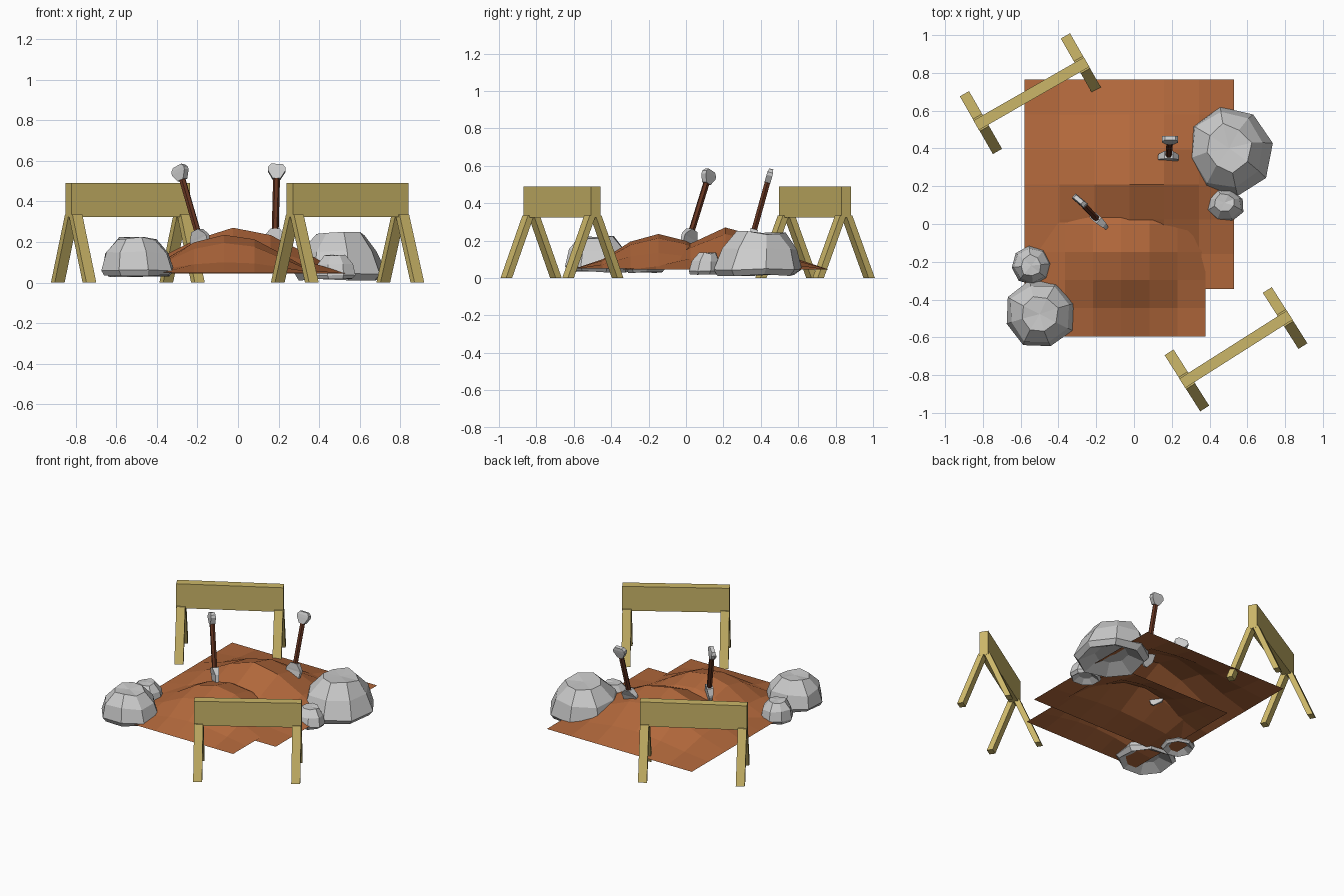
import bpy, bmesh, math, random
from mathutils import Vector, Matrix

if "Cube" in bpy.data.objects:
    bpy.data.objects.remove(bpy.data.objects["Cube"])

random.seed(4)


def material(name, rgb):
    m = bpy.data.materials.new(name)
    m.diffuse_color = (*rgb, 1)
    m.use_nodes = True
    m.node_tree.nodes["Principled BSDF"].inputs["Base Color"].default_value = m.diffuse_color
    return m


WOOD = material("pale_wood", (0.60, 0.47, 0.14))
DIRT = material("red_dirt", (0.45, 0.14, 0.045))
HANDLE = material("dark_wood", (0.13, 0.035, 0.015))


def finish(name, bm, mat=None, solid=True):
    if solid:
        bmesh.ops.recalc_face_normals(bm, faces=bm.faces)
    me = bpy.data.meshes.new(name)
    bm.to_mesh(me)
    bm.free()
    if mat:
        me.materials.append(mat)
    ob = bpy.data.objects.new(name, me)
    bpy.context.collection.objects.link(ob)
    return ob


def loft(bm, rings):
    """Join equal-length point rings with quads and cap both ends."""
    vs = [[bm.verts.new(p) for p in r] for r in rings]
    n = len(vs[0])
    for a, b in zip(vs, vs[1:]):
        for i in range(n):
            bm.faces.new((a[i], a[(i + 1) % n], b[(i + 1) % n], b[i]))
    bm.faces.new(vs[0][::-1])
    bm.faces.new(vs[-1])
    return vs


def rect(cx, cy, hx, hy, z):
    return [(cx + a * hx, cy + b * hy, z) for a, b in ((-1, -1), (1, -1), (1, 1), (-1, 1))]


# Sawhorse barriers: beam on two pairs of splayed legs
def barrier(name, x, y, angle):
    bm = bmesh.new()
    loft(bm, [rect(0, 0, 0.337, 0.029, 0.322), rect(0, 0, 0.337, 0.029, 0.49)])
    for sx in (-1, 1):
        for sy in (-1, 1):
            loft(bm, [rect(sx * 0.308, sy * 0.157, 0.028, 0.019, 0),
                      rect(sx * 0.308, sy * 0.018, 0.028, 0.019, 0.335)])
    bm.transform(Matrix.Translation((x, y, 0)) @ Matrix.Rotation(math.radians(angle), 4, 'Z'))
    finish(name, bm, WOOD)


barrier("back_barrier", -0.543, 0.69, 29.8)
barrier("front_barrier", 0.54, -0.663, 32.4)


# Dirt mounds: open square sheets raised by a profile in each direction
def mound(name, x0, y0, cell, base, height, px, py):
    bm = bmesh.new()
    g = [[bm.verts.new((x0 + i * cell, y0 + j * cell, base + height * a * b))
          for i, a in enumerate(px)] for j, b in enumerate(py)]
    for j in range(6):
        for i in range(6):
            bm.faces.new((g[j][i], g[j][i + 1], g[j + 1][i + 1], g[j + 1][i]))
    finish(name, bm, DIRT, solid=False)


mound("back_mound", -0.58, -0.345, 0.185, 0.045, 0.225,
      (0, 0.32, 0.74, 1, 0.84, 0.42, 0), (0, 0.18, 0.62, 1, 0.78, 0.27, 0))
mound("front_mound", -0.515, -0.595, 0.149, 0.05, 0.185,
      (0, 0.32, 0.8, 1, 0.88, 0.45, 0), (0, 0.27, 0.78, 1, 0.8, 0.35, 0))


# Boulders: jittered eight-sided rings, hollow underneath, low peak on top
def rock(name, x, y, rx, ry, z0, z1, shift=(0, 0), turn=0.0):
    bm = bmesh.new()
    rings = []
    for r, f, j in ((0.45, 0.2, 0), (0.88, 0.0, 0.04), (1.0, 0.13, 0.03),
                    (0.86, 0.58, 0.06), (0.52, 0.94, 0.06)):
        ring = []
        for k in range(8):
            a = turn + k * math.pi / 4
            q = r + random.uniform(-j, j)
            z = z0 + (z1 - z0) * (f + random.uniform(-j, j) * 0.7)
            ring.append((x + rx * q * math.cos(a) + shift[0] * f,
                         y + ry * q * math.sin(a) + shift[1] * f, z))
        rings.append(ring)
    vs = loft(bm, rings)
    bmesh.ops.poke(bm, faces=[f for f in bm.faces if len(f.verts) == 8
                              and f.calc_center_median().z > (z0 + z1) / 2])
    finish(name, bm)


rock("right_boulder", 0.505, 0.375, 0.23, 0.24, 0.015, 0.255, (-0.01, 0.03), 0.2)
rock("right_small_rock", 0.48, 0.095, 0.105, 0.09, 0.02, 0.14, (0, 0.02), 0.4)
rock("left_boulder", -0.495, -0.475, 0.19, 0.185, 0.035, 0.23, (-0.01, 0.0), 0.3)
rock("left_small_rock", -0.545, -0.22, 0.105, 0.105, 0.03, 0.165, (0, 0), 0.1)


# Shovels: six-sided handle, flared grip and blade sunk in the dirt
def shovel(name, foot, top, side):
    foot, top = Vector(foot), Vector(top)
    up = (top - foot).normalized()
    w = Vector(side)
    w = (w - up * w.dot(up)).normalized()
    d = up.cross(w)
    length = (top - foot).length

    def at(u, v, h):
        return foot + w * u + d * v + up * h

    bm = bmesh.new()
    loft(bm, [[at(0.017 * math.cos(k * math.pi / 3), 0.017 * math.sin(k * math.pi / 3), h)
               for k in range(6)] for h in (-0.01, length + 0.01)])
    finish(name + "_handle", bm, HANDLE)
    for part, rows in (
            ("_grip", ((0.019, 0.016, length - 0.005), (0.043, 0.016, length + 0.035),
                       (0.043, 0.015, length + 0.052), (0.028, 0.011, length + 0.07))),
            ("_blade", ((0.01, 0.006, -0.13), (0.045, 0.009, -0.09), (0.055, 0.012, -0.025),
                        (0.05, 0.015, -0.012), (0.022, 0.021, 0.022)))):
        bm = bmesh.new()
        loft(bm, [[at(a * hw, b * hd, h) for a, b in ((-1, -1), (1, -1), (1, 1), (-1, 1))]
                  for hw, hd, h in rows])
        finish(name + part, bm)


shovel("left_shovel", (-0.195, 0.025, 0.235), (-0.275, 0.11, 0.51), (0.75, -0.65, 0))
shovel("right_shovel", (0.183, 0.36, 0.24), (0.19, 0.437, 0.515), (1, 0, 0))
